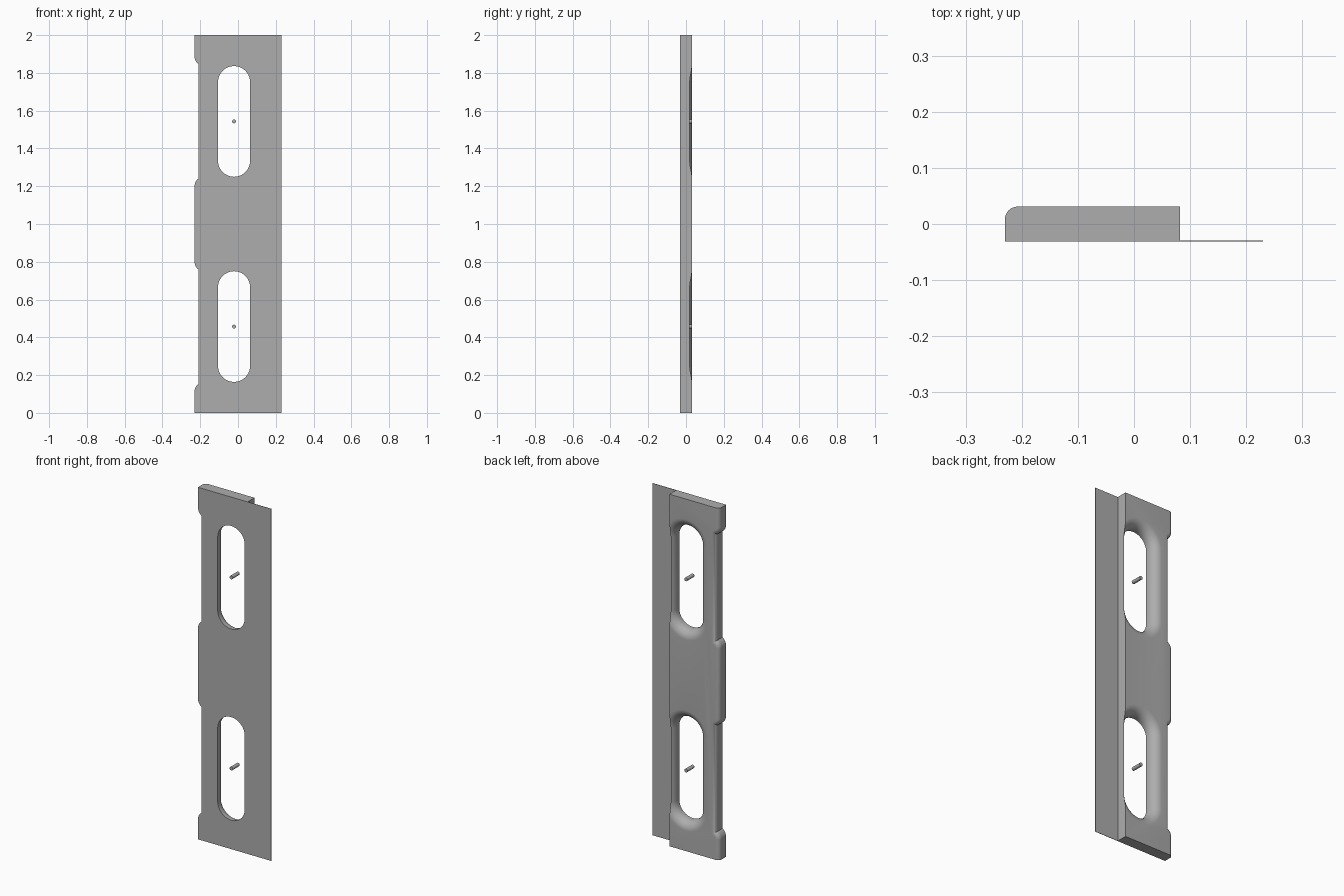
import bpy, bmesh
from math import pi, sin, cos, acos

if "Cube" in bpy.data.objects:
    bpy.data.objects.remove(bpy.data.objects["Cube"])

FRONT, BACK = -0.031, 0.031
LEFT, RIGHT, WALL = -0.23, 0.23, 0.082
SLOT_X, SLOT_R, SLOT_HALF = -0.021, 0.085, 0.293
SLOT_CENTRES = (0.457, 1.543)
EDGE_R, FLARE_R, NOTCH_DEPTH = 0.0225, 0.05, 0.022

grey = bpy.data.materials.new("mid_grey")
grey.use_nodes = True
grey.diffuse_color = (0.42, 0.42, 0.42, 1)
grey.node_tree.nodes["Principled BSDF"].inputs["Base Color"].default_value = grey.diffuse_color


def loft(name, layers):
    """Skin a stack of equal-length (x, z) outlines given as (y, outline)."""
    bm = bmesh.new()
    rings = [[bm.verts.new((x, y, z)) for x, z in pts] for y, pts in layers]
    count = len(rings[0])
    for a, b in zip(rings, rings[1:]):
        for i in range(count):
            j = (i + 1) % count
            bm.faces.new((a[i], a[j], b[j], b[i]))
    bm.faces.new(rings[0])
    bm.faces.new(rings[-1])
    bmesh.ops.recalc_face_normals(bm, faces=bm.faces)
    mesh = bpy.data.meshes.new(name)
    bm.to_mesh(mesh)
    bm.free()
    mesh.materials.append(grey)
    obj = bpy.data.objects.new(name, mesh)
    bpy.context.collection.objects.link(obj)
    return obj


def smooth(obj, angle=0.5):
    bpy.ops.object.select_all(action='DESELECT')
    obj.select_set(True)
    bpy.context.view_layer.objects.active = obj
    bpy.ops.object.shade_smooth_by_angle(angle=angle)


def body_outline(d):
    """Body outline with its notched side moved inwards by d."""
    pts = [(WALL, 0), (LEFT + d, 0)]
    r = FLARE_R - d
    cx = LEFT + FLARE_R
    dx = LEFT + NOTCH_DEPTH + d - cx
    sweep = pi - acos(dx / r)
    steps = 8
    arc = [(cx + r * cos(pi - sweep * i / steps), r * sin(sweep * i / steps))
           for i in range(steps + 1)]
    for c in SLOT_CENTRES:
        low = c - SLOT_HALF - FLARE_R
        high = c + SLOT_HALF + FLARE_R
        pts += [(x, low + h) for x, h in arc]
        pts += [(x, high - h) for x, h in reversed(arc)]
    return pts + [(LEFT + d, 2), (WALL, 2)]


def stadium(cz, r, steps=24):
    straight = SLOT_HALF - SLOT_R
    top = [(SLOT_X + r * cos(pi * i / steps), cz + straight + r * sin(pi * i / steps))
           for i in range(steps + 1)]
    return top + [(2 * SLOT_X - x, 2 * cz - z) for x, z in top]


# Body with a rounded rear edge along the notched side
layers = [(FRONT, body_outline(0))]
for i in range(9):
    t = pi / 2 * i / 8
    layers.append((BACK - EDGE_R * (1 - sin(t)), body_outline(EDGE_R * (1 - cos(t)))))
body = loft("rail_body", layers)

# Long slots that flare out towards the back
cutters = []
for n, cz in enumerate(SLOT_CENTRES):
    layers = [(FRONT - 0.02, stadium(cz, SLOT_R))]
    for i in range(13):
        t = pi / 2 * i / 12
        layers.append((BACK - FLARE_R * (1 - sin(t)),
                       stadium(cz, SLOT_R + FLARE_R * (1 - cos(t)))))
    layers.append((BACK + 0.02, stadium(cz, SLOT_R + FLARE_R)))
    cutter = loft(f"slot_cutter_{n + 1}", layers)
    cutter.hide_render = True
    cutters.append(cutter)
    cut = body.modifiers.new("slot", 'BOOLEAN')
    cut.operation = 'DIFFERENCE'
    cut.solver = 'EXACT'
    cut.object = cutter

# Keep the cut result and drop the helpers
depsgraph = bpy.context.evaluated_depsgraph_get()
cut_mesh = bpy.data.meshes.new_from_object(body.evaluated_get(depsgraph))
body.modifiers.clear()
body.data = cut_mesh
for cutter in cutters:
    bpy.data.objects.remove(cutter)
smooth(body)

# Thin flange along the front plane
loft("front_flange", [(y, [(WALL, 0), (RIGHT, 0), (RIGHT, 2), (WALL, 2)])
                      for y in (FRONT, FRONT + 0.002)])

# Small pin in the middle of each slot
for name, cz in zip(("lower_pin", "upper_pin"), SLOT_CENTRES):
    circle = [(SLOT_X + 0.01 * cos(2 * pi * i / 24), cz + 0.01 * sin(2 * pi * i / 24))
              for i in range(24)]
    smooth(loft(name, [(FRONT, circle), (BACK, circle)]))
